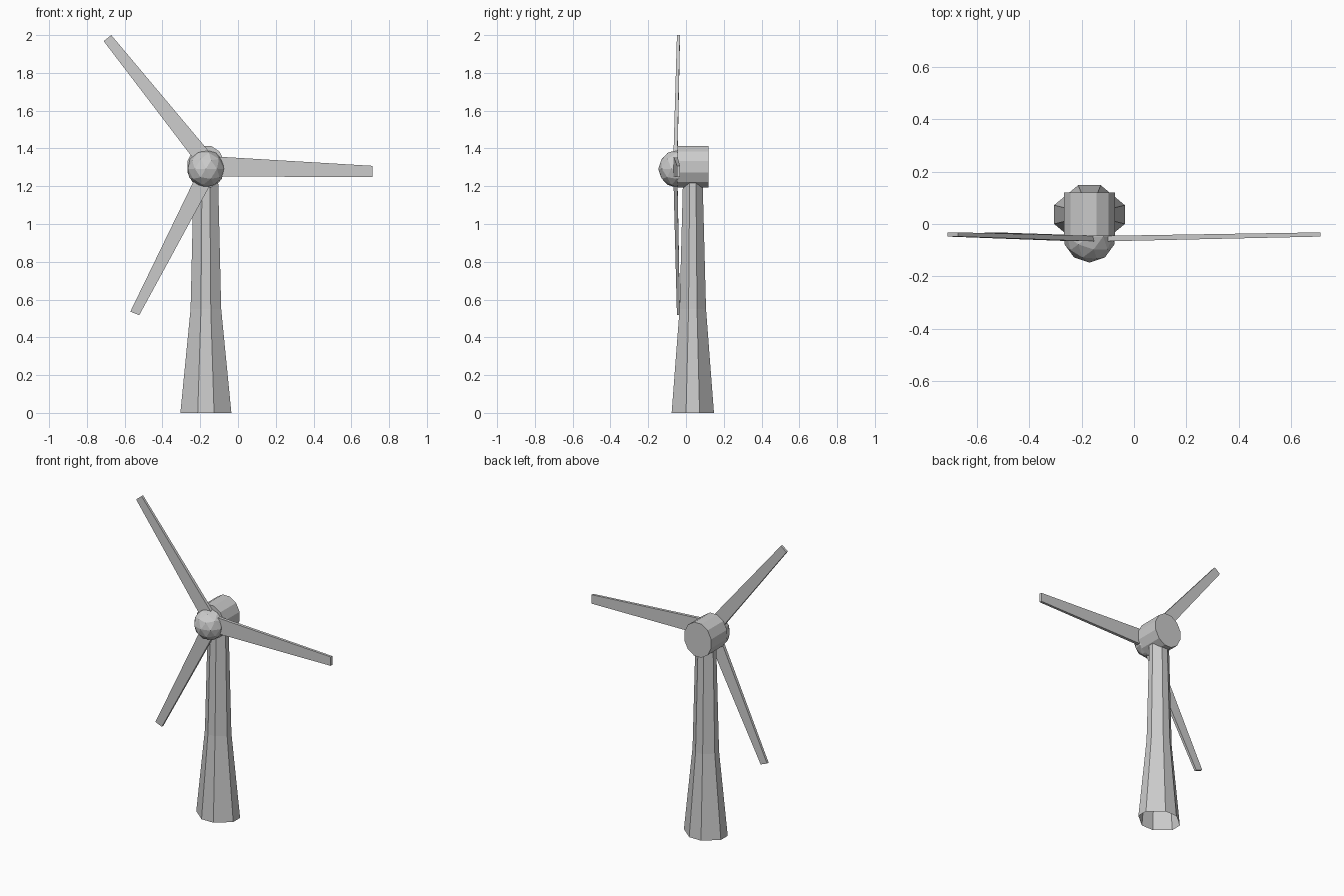
import bpy, bmesh, math
from mathutils import Matrix

if "Cube" in bpy.data.objects:
    bpy.data.objects.remove(bpy.data.objects["Cube"])

AX, HUB_Z, TOWER_Y = -0.17, 1.292, 0.036


def make(name, bm):
    bmesh.ops.recalc_face_normals(bm, faces=bm.faces)
    mesh = bpy.data.meshes.new(name)
    bm.to_mesh(mesh)
    bm.free()
    obj = bpy.data.objects.new(name, mesh)
    bpy.context.collection.objects.link(obj)
    return obj


def loft(name, rings, caps=True):
    bm = bmesh.new()
    loops = [[bm.verts.new(p) for p in ring] for ring in rings]
    n = len(loops[0])
    for a, b in zip(loops, loops[1:]):
        for i in range(n):
            j = (i + 1) % n
            bm.faces.new((a[i], a[j], b[j], b[i]))
    if caps:
        bm.faces.new(loops[0])
        bm.faces.new(loops[-1])
    return make(name, bm)


# Tower: open, flattened eight-sided tube with a flared foot
def tower_ring(z, hx, hy):
    unit = [(1, -.32), (1, .32), (.32, 1), (-.32, 1),
            (-1, .32), (-1, -.32), (-.32, -1), (.32, -1)]
    return [(AX + x * hx, TOWER_Y + y * hy, z) for x, y in unit]


loft("tower", [tower_ring(0, .135, .112), tower_ring(.55, .081, .07),
               tower_ring(1.23, .065, .052)], caps=False)


# Nacelle: twelve-sided oval drum lying along y
def drum_ring(y):
    r = 1 / math.cos(math.pi / 12)
    angles = [math.pi / 6 * (i + .5) for i in range(12)]
    return [(AX + .098 * r * math.cos(a), y, 1.303 + .111 * r * math.sin(a))
            for a in angles]


loft("nacelle", [drum_ring(-.045), drum_ring(.12)])

# Hub: faceted ball
bm = bmesh.new()
bmesh.ops.create_icosphere(bm, subdivisions=2, radius=.1,
                           matrix=Matrix.Translation((AX, -.047, HUB_Z)))
make("hub", bm)


# Blades: tapered bars from two root corners to two tip corners (x, z)
def blade(name, root, tip):
    def section(pair, front, back):
        (ax, az), (bx, bz) = pair
        return [(ax, front, az), (bx, front, bz), (bx, back, bz), (ax, back, az)]
    loft(name, [section(root, -.066, -.045), section(tip, -.048, -.032)])


blade("blade_right", [(-.1, 1.251), (-.1, 1.356)], [(.711, 1.249), (.711, 1.308)])
blade("blade_upper", [(-.15, 1.38), (-.228, 1.335)], [(-.671, 2.0), (-.711, 1.968)])
blade("blade_lower", [(-.225, 1.247), (-.14, 1.22)], [(-.570, .536), (-.523, .517)])
